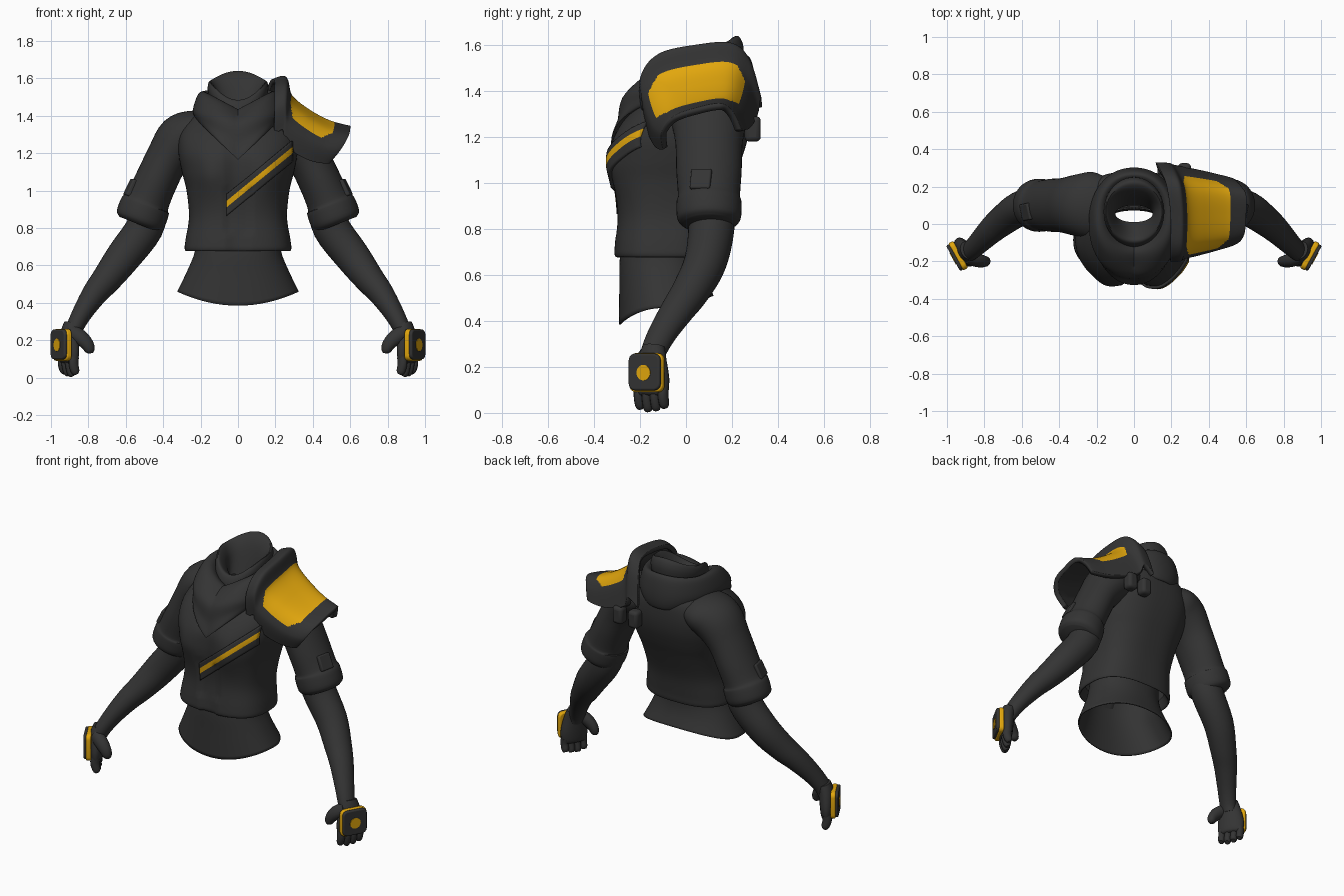
import bpy, bmesh, math
from mathutils import Matrix, Vector
from mathutils.bvhtree import BVHTree

if "Cube" in bpy.data.objects:
    bpy.data.objects.remove(bpy.data.objects["Cube"])


def material(name, colour):
    mat = bpy.data.materials.new(name)
    mat.use_nodes = True
    mat.diffuse_color = colour
    mat.node_tree.nodes["Principled BSDF"].inputs["Base Color"].default_value = colour
    return mat


CHARCOAL = material("charcoal cloth", (.034, .034, .034, 1))
AMBER = material("amber panel", (.76, .385, .004, 1))


def finish(name, bm, mat=CHARCOAL, mirror=False, bevel=0, thick=0, recalc=True):
    """Turn a bmesh into a shaded object with its modifiers."""
    if recalc:
        bmesh.ops.recalc_face_normals(bm, faces=bm.faces[:])
    mesh = bpy.data.meshes.new(name)
    bm.to_mesh(mesh)
    bm.free()
    mesh.materials.append(mat)
    mesh.materials.append(AMBER)
    mesh.shade_smooth()
    mesh.set_sharp_from_angle(angle=math.radians(40))
    obj = bpy.data.objects.new(name, mesh)
    bpy.context.collection.objects.link(obj)
    if thick:
        mod = obj.modifiers.new("Thickness", "SOLIDIFY")
        mod.thickness, mod.material_offset = thick, -1
    if bevel:
        mod = obj.modifiers.new("Bevel", "BEVEL")
        mod.width, mod.segments = bevel, 3
    if mirror:
        obj.modifiers.new("Mirror", "MIRROR").use_mirror_merge = False
    return obj


def smooth(rows, n):
    """Pass a smooth spline through rows of numbers, n steps per span."""
    out, last = [], len(rows) - 1
    for i in range(last):
        span = list(zip(rows[max(i - 1, 0)], rows[i], rows[i + 1], rows[min(i + 2, last)]))
        for k in range(n):
            t = k / n
            out.append([.5 * (2*q + (r - p)*t + (2*p - 5*q + 4*r - s)*t*t
                              + (3*q - p - 3*r + s)*t**3) for p, q, r, s in span])
    return out + [list(rows[-1])]


def skin(bm, rings, closed=True):
    """Join successive rows of points with quads."""
    verts = [[bm.verts.new(p) for p in ring] for ring in rings]
    count = len(verts[0])
    for a, b in zip(verts, verts[1:]):
        for i in range(count if closed else count - 1):
            j = (i + 1) % count
            bm.faces.new((a[i], a[j], b[j], b[i]))
    bm.faces.index_update()
    return verts


def body_loft(rows, power=1, point=2, sides=96):
    """Horizontal loops: half width, front y, back y, z, front drop, back lift."""
    rings = []
    for rx, front, back, z, dip, lift in smooth(rows, 5):
        ring = []
        for i in range(sides):
            a = math.tau * i / sides
            c, s = math.cos(a), math.sin(a)
            c = math.copysign(abs(c) ** power, c)
            s = math.copysign(abs(s) ** power, s)
            dz = dip * (1 - abs(c) ** point) if s < 0 else lift * s * s
            ring.append((rx * c, (front + back) / 2 + s * (back - front) / 2, z + dz))
        rings.append(ring)
    bm = bmesh.new()
    skin(bm, rings)
    return bm


def tube(bm, rows, matrix=Matrix(), sides=20, n=4):
    """Tube through x, y, z, radius, radius along y, with closed ends."""
    rows = smooth(rows, n)
    pts = [Vector(r[:3]) for r in rows]
    rings = []
    for i, (p, row) in enumerate(zip(pts, rows)):
        t = (pts[min(i + 1, len(pts) - 1)] - pts[max(i - 1, 0)]).normalized()
        side = Vector((0, 1, 0))
        side = (side - t * side.dot(t)).normalized()
        other = side.cross(t)
        rings.append([matrix @ (p + other * row[3] * math.cos(a) + side * row[4] * math.sin(a))
                      for a in (math.tau * k / sides for k in range(sides))])
    verts = skin(bm, rings)
    bm.faces.new(verts[0])
    bm.faces.new(verts[-1])


def box(name, loc, size, matrix=Matrix(), mat=CHARCOAL, bevel=.008, corner=0, mirror=True):
    """Bevelled box; corner rounds the edges along its own x axis first."""
    bm = bmesh.new()
    bmesh.ops.create_cube(bm, size=1, matrix=Matrix.Diagonal((*size, 1)))
    if corner:
        edges = [e for e in bm.edges if abs(e.verts[0].co.x - e.verts[1].co.x) > size[0] / 2]
        bmesh.ops.bevel(bm, geom=edges, offset=corner, segments=5, profile=.5, affect="EDGES")
    bm.transform(matrix @ Matrix.Translation(loc))
    finish(name, bm, mat, mirror, bevel)


# Jacket body, with a fuller chest and a recessed front placket
bm = body_loft([(.25, -.27, .09, .74, 0, 0), (.272, -.298, .115, .68, 0, 0),
                (.285, -.312, .125, .69, 0, 0), (.28, -.31, .13, .74, 0, 0),
                (.262, -.3, .15, .86, 0, 0), (.275, -.312, .2, 1, 0, 0),
                (.3, -.32, .24, 1.1, 0, 0), (.318, -.312, .27, 1.2, 0, 0),
                (.31, -.25, .28, 1.3, 0, 0), (.25, -.15, .27, 1.39, 0, 0),
                (.16, -.07, .22, 1.45, 0, 0)], power=.75)
for v in bm.verts:
    if v.co.y < 0:
        x, z = abs(v.co.x), v.co.z
        v.co.y -= .028 * math.exp(-((x - .15) / .08) ** 2 - ((z - 1.08) / .11) ** 2)
        if x < .06:
            v.co.y += .014
chest = BVHTree.FromBMesh(bm)
finish("jacket_body", bm)

# Flared undershirt, open at the bottom
finish("undershirt", body_loft([(.22, -.27, .09, .78, 0, 0), (.232, -.288, .08, .67, 0, 0),
                                (.272, -.29, .09, .57, -.03, .02),
                                (.325, -.292, .12, .46, -.075, .05)], power=.9), thick=.008)

# Standing neck ring with a lower front rim
finish("neck_ring", body_loft([(.1, .01, .1, 1.4, 0, 0), (.115, -.03, .16, 1.52, -.08, .06),
                               (.15, -.09, .22, 1.585, -.1, .055),
                               (.162, -.12, .25, 1.54, -.1, .05),
                               (.14, -.12, .24, 1.46, -.08, .03)]))

# Draped scarf with a front point
finish("scarf", body_loft([(.13, -.1, .22, 1.47, -.06, .05), (.17, -.15, .26, 1.525, -.09, .03),
                           (.21, -.21, .285, 1.52, -.11, .01), (.24, -.28, .3, 1.44, -.085, .01),
                           (.235, -.3, .3, 1.4, -.15, -.02),
                           (.205, -.326, .285, 1.36, -.195, -.02),
                           (.17, -.28, .25, 1.37, -.17, 0)], power=.93, point=1))

# Chest strap laid over the jacket
bm = bmesh.new()
rings = []
for j in range(-5, 6):
    ring = []
    for i in range(31):
        t = i / 30
        x, z = -.06 + .35 * t, .923 + .29 * t + j * .0115
        hit = chest.ray_cast(Vector((x, -1, z)), Vector((0, 1, 0)))[0]
        if hit is None or hit.y > 0:
            hit = chest.find_nearest(Vector((x, -.2, z)))[0]
        ring.append(hit + Vector((.004 * t, -.015, 0)))
    rings.append(ring)
skin(bm, rings, closed=False)
for f in bm.faces:
    f.material_index = int(4 <= f.index // 30 <= 6)
finish("chest_strap", bm, thick=.015, recalc=False)

# Short sleeves with turned cuffs
bm = bmesh.new()
tube(bm, [(.13, .1, 1.34, .08, .14), (.22, .1, 1.318, .115, .178), (.302, .1, 1.272, .136, .165),
          (.378, .1, 1.17, .116, .146), (.438, .1, 1.05, .114, .142), (.485, .1, .945, .12, .135),
          (.496, .1, .918, .134, .141), (.522, .1, .846, .134, .138), (.532, .1, .82, .11, .11)],
     sides=40)
finish("sleeves", bm, mirror=True)
box("sleeve_patches", (0, 0, 0), (.03, .09, .095),
    Matrix.Translation((.574, .065, 1.015)) @ Matrix.Rotation(math.radians(-12), 4, "Z")
    @ Matrix.Rotation(math.radians(-26), 4, "Y"))

# Forearms
bm = bmesh.new()
tube(bm, [(.47, .1, .93, .1, .1), (.5, .11, .8, .1, .1), (.61, .082, .65, .094, .092),
          (.7, .02, .53, .08, .082), (.765, -.035, .45, .068, .073), (.83, -.1, .35, .054, .062),
          (.872, -.14, .27, .046, .055), (.89, -.15, .22, .04, .05)], sides=32)
finish("forearms", bm, mirror=True)

# Hands, built in a frame whose x axis points out of the back of the hand
hand = Matrix.Translation((.905, -.15, 0)) @ Matrix.Rotation(math.radians(-29), 4, "Z")
bm = bmesh.new()
tube(bm, [(-.02, 0, .29, .04, .05), (-.005, 0, .23, .045, .068), (0, 0, .15, .044, .085),
          (0, 0, .09, .036, .08), (0, 0, .075, .02, .07)], hand)
for k in range(4):
    y, tip = -.06 + .04 * k, .006 + .01 * abs(k - 1.3)
    tube(bm, [(0, y, .11, .027, .022), (.004, y, .075, .027, .022),
              (-.006, y, tip + .015, .024, .021), (-.012, y, tip, .014, .014)], hand, sides=12)
tube(bm, [(0, -.03, .245, .042, .036), (-.035, -.068, .215, .042, .036),
          (-.062, -.092, .178, .036, .031), (-.074, -.1, .145, .027, .024),
          (-.077, -.102, .13, .012, .012)], hand, sides=12)
finish("hands", bm, mirror=True)

# Devices on the backs of the hands
box("device_bases", (.04, 0, .175), (.03, .165, .17), hand, AMBER, corner=.03)
box("device_covers", (.06, 0, .178), (.022, .155, .16), hand, corner=.03)
bm = bmesh.new()
bmesh.ops.create_cone(bm, cap_ends=True, segments=24, radius1=.034, radius2=.034, depth=.008,
                      matrix=hand @ Matrix.Translation((.07, 0, .175))
                      @ Matrix.Rotation(math.pi / 2, 4, "Y"))
finish("device_lights", bm, AMBER, mirror=True)

# Shoulder plate: an outward profile draped from front to back
profile = smooth([(.195, 1.59), (.262, 1.605), (.292, 1.51), (.38, 1.435), (.49, 1.375),
                  (.6, 1.345)], 14)
# Each row: y, inner drop, outer drop, outer tuck, inner lean
drape = smooth([(-.19, .3, .2, .11, 0), (-.2, .15, .125, .05, 0), (-.12, .045, .055, .01, 0),
                (.05, .005, .015, 0, 0), (.2, 0, 0, 0, .02), (.28, .08, .04, .03, .05),
                (.33, .26, .11, .06, .08)], 14)
bm = bmesh.new()
rings = []
for y, inner, outer, tuck, lean in drape:
    ring = []
    for i, (px, pz) in enumerate(profile):
        u = i / (len(profile) - 1)
        ring.append((px - tuck * u - lean * (1 - u), .07 + (y - .07) * (1 - .35 * u * u),
                     pz - inner - (outer - inner) * u))
    rings.append(ring)
skin(bm, rings, closed=False)
across, along = len(profile) - 1, len(drape) - 1
for f in bm.faces:
    du = abs((f.index % across + .5) / across - .607) / .233
    dv = abs((f.index // across + .5) / along - .518) / .287
    f.material_index = int(max(du, dv) < 1 and du + dv < 1.7)
finish("shoulder_plate", bm, thick=.03, recalc=False)

# Fastening pads behind the shoulder plate
for k, x in enumerate((.16, .27)):
    box(f"plate_pad_{k + 1}", (x, .29, 1.235), (.07, .07, .11), bevel=.02, mirror=False)
